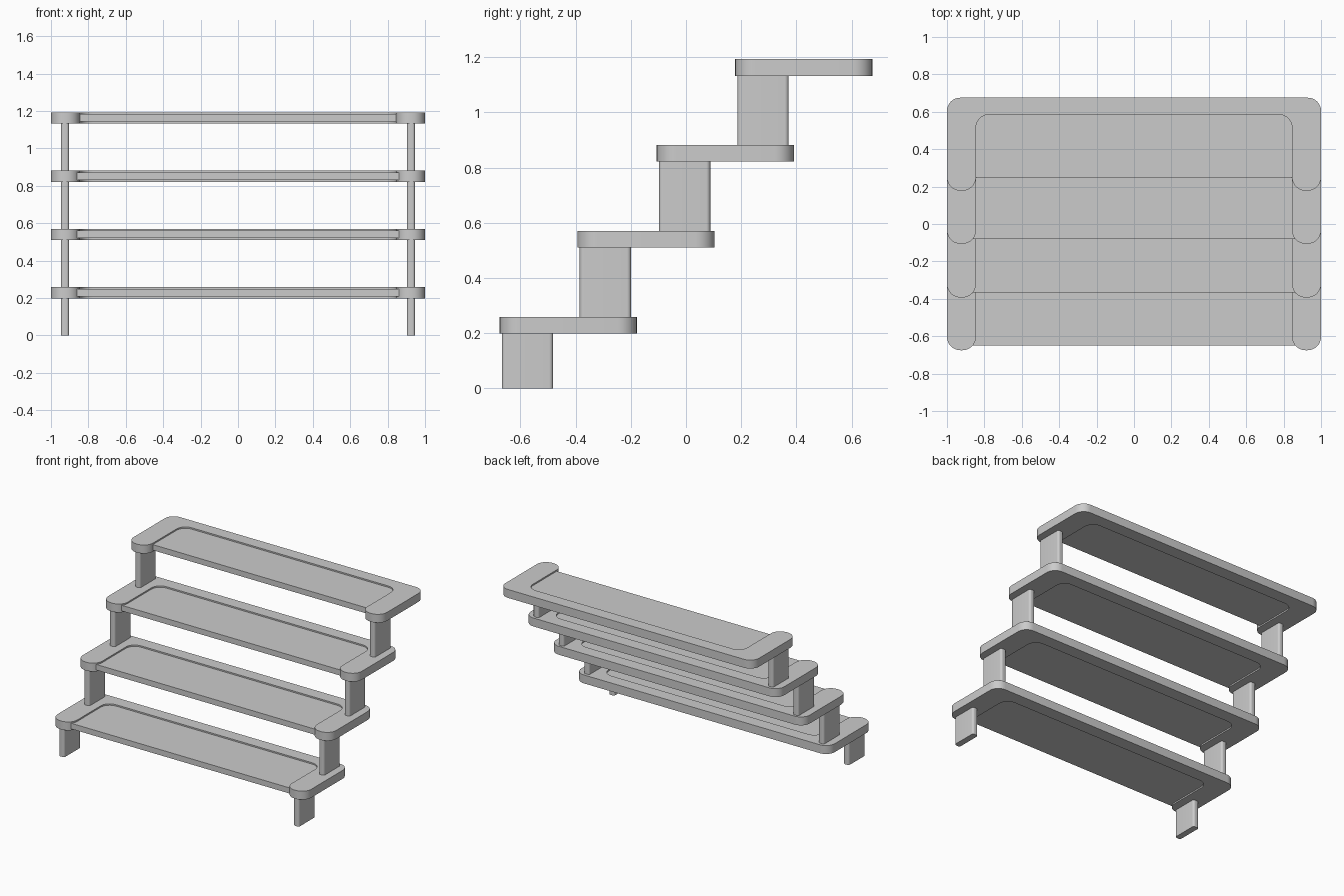
import bpy
import bmesh
import math
from mathutils import Vector

old = bpy.data.objects.get("Cube")
if old:
    bpy.data.objects.remove(old, do_unlink=True)

grey = bpy.data.materials.new("light grey")
grey.use_nodes = True
grey.diffuse_color = (0.6, 0.6, 0.6, 1)
grey.node_tree.nodes["Principled BSDF"].inputs["Base Color"].default_value = (0.6, 0.6, 0.6, 1)


def rounded(corners, segments=8):
    """Outline from (x, y, radius) corners, each replaced by a smooth arc."""
    points = []
    for i, (x, y, r) in enumerate(corners):
        p = Vector((x, y))
        a = (Vector(corners[i - 1][:2]) - p).normalized()
        b = (Vector(corners[(i + 1) % len(corners)][:2]) - p).normalized()
        if r == 0:
            points.append(p)
            continue
        centre = p + (a + b) * r
        for k in range(segments + 1):
            t = math.pi / 2 * k / segments
            points.append(centre - b * r * math.cos(t) - a * r * math.sin(t))
    return points


def slab(name, outline, bottom, top):
    """Extrude a flat outline between two heights."""
    bm = bmesh.new()
    face = bm.faces.new([bm.verts.new((p.x, p.y, bottom)) for p in outline])
    lifted = bmesh.ops.extrude_face_region(bm, geom=[face])["geom"]
    verts = [v for v in lifted if isinstance(v, bmesh.types.BMVert)]
    bmesh.ops.translate(bm, verts=verts, vec=(0, 0, top - bottom))
    bmesh.ops.recalc_face_normals(bm, faces=bm.faces)
    mesh = bpy.data.meshes.new(name)
    bm.to_mesh(mesh)
    bm.free()
    mesh.materials.append(grey)
    obj = bpy.data.objects.new(name, mesh)
    bpy.context.collection.objects.link(obj)
    bpy.ops.object.select_all(action='DESELECT')
    obj.select_set(True)
    bpy.context.view_layer.objects.active = obj
    bpy.ops.object.shade_smooth_by_angle(angle=math.radians(35))


def rectangle(x0, x1, y0, y1, r):
    return rounded([(x0, y0, r), (x1, y0, r), (x1, y1, r), (x0, y1, r)])


DEPTH, THICK, RISE, FIRST = 0.497, 0.06, 0.3115, 0.198
INNER = 0.845
fronts = (-0.675, -0.393, -0.106, 0.178)
panel_offsets = (0.026, 0.026, 0.026, 0.07)

for n, (front, offset) in enumerate(zip(fronts, panel_offsets), 1):
    bottom = FIRST + RISE * (n - 1)
    top = bottom + THICK
    back = front + DEPTH

    # U-shaped rim with rounded arms, open towards the front
    slab(f"tread_frame_{n}", rounded([
        (-1, front, 0.072), (-INNER, front, 0.072),
        (-INNER, back - 0.09, 0.07), (INNER, back - 0.09, 0.07),
        (INNER, front, 0.072), (1, front, 0.072),
        (1, back, 0.07), (-1, back, 0.07)]), bottom, top)

    # Thinner panel set into the rim
    slab(f"tread_panel_{n}", rectangle(-0.88, 0.88, front + offset, back - 0.06, 0),
         bottom + 0.01, top - 0.01)

    # Flat posts carrying each end of the tread
    foot = 0 if n == 1 else bottom - RISE + THICK
    for side, x in (("right", -0.925), ("left", 0.925)):
        slab(f"{side}_post_{n}",
             rectangle(x - 0.022, x + 0.022, front + 0.008, front + 0.194, 0.015),
             foot, bottom)
